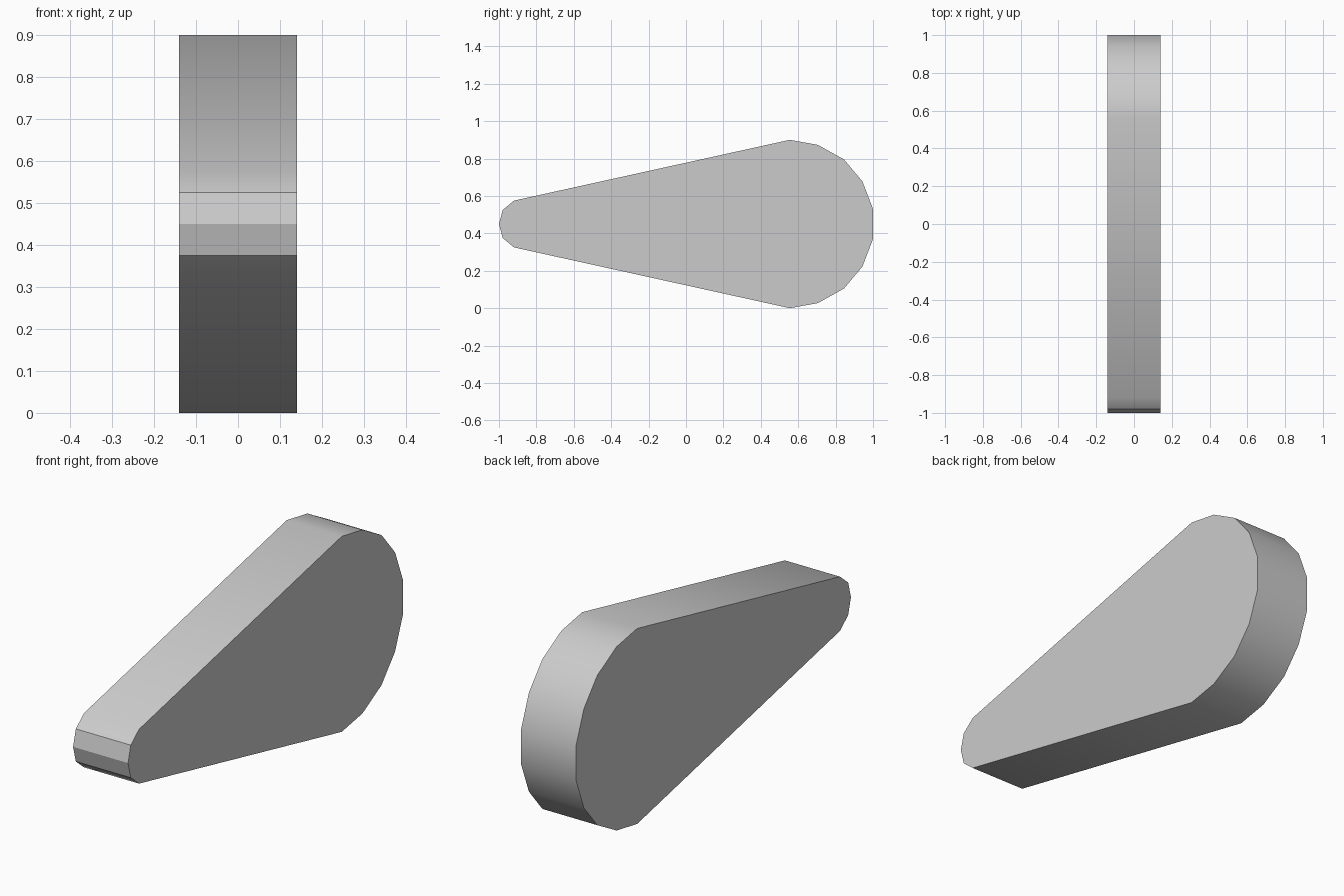
import bpy, bmesh, math

old = bpy.data.objects.get("Cube")
if old:
    bpy.data.objects.remove(old, do_unlink=True)

HALF_WIDTH, MID = 0.14, 0.45

grey = bpy.data.materials.new("plain grey")
grey.use_nodes = True
colour = (0.6, 0.6, 0.6, 1)
grey.diffuse_color = colour
grey.node_tree.nodes["Principled BSDF"].inputs["Base Color"].default_value = colour

# Upper half of the teardrop outline: y, height above the centre line
upper = [(-0.98, 0.075), (-0.92, 0.125), (0.555, 0.45), (0.705, 0.423),
         (0.845, 0.345), (0.943, 0.228), (0.998, 0.08)]
outline = [(-1, 0)] + upper + [(y, -h) for y, h in reversed(upper)]
outline = [(min(1, y + 0.002) if y > 0.99 else y, h) for y, h in outline]

# Wedge plate: outline extruded across x
bm = bmesh.new()
face = bm.faces.new([bm.verts.new((-HALF_WIDTH, y, MID + h)) for y, h in outline])
result = bmesh.ops.extrude_face_region(bm, geom=[face])
moved = [v for v in result["geom"] if isinstance(v, bmesh.types.BMVert)]
bmesh.ops.translate(bm, verts=moved, vec=(2 * HALF_WIDTH, 0, 0))
bmesh.ops.recalc_face_normals(bm, faces=bm.faces)
mesh = bpy.data.meshes.new("teardrop_plate")
bm.to_mesh(mesh)
bm.free()
mesh.materials.append(grey)
plate = bpy.data.objects.new("teardrop_plate", mesh)
bpy.context.collection.objects.link(plate)

# Smooth rounded back, crisp rims and nose
bpy.ops.object.select_all(action="DESELECT")
plate.select_set(True)
bpy.context.view_layer.objects.active = plate
bpy.ops.object.shade_smooth_by_angle(angle=math.radians(29))
